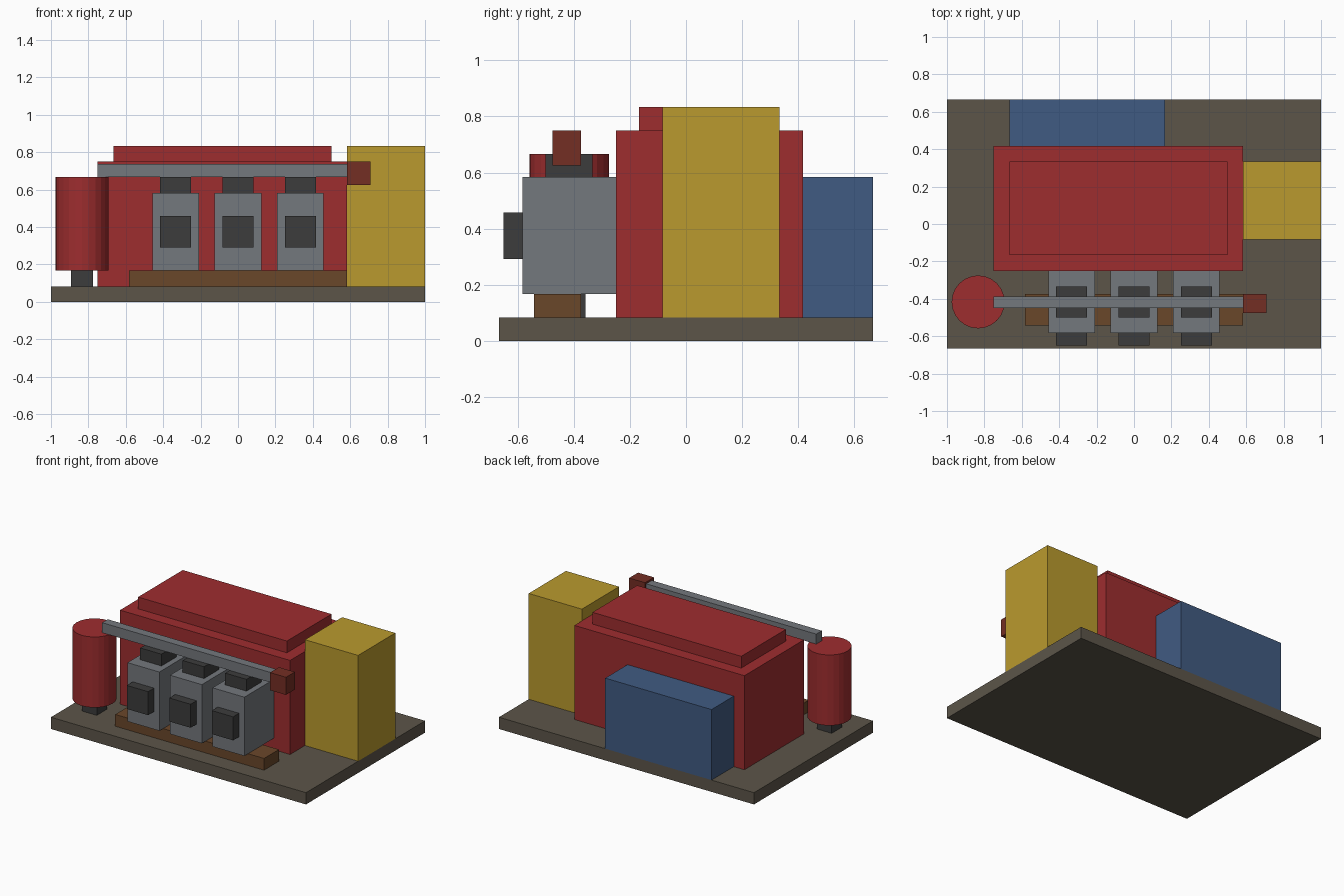
import bpy
import bmesh
from mathutils import Matrix, Vector

if "Cube" in bpy.data.objects:
    bpy.data.objects.remove(bpy.data.objects["Cube"], do_unlink=True)

U = 1 / 24  # layout module: the base is 48 modules long


def material(name, *rgb):
    """Flat colour given as 0-255 display values, stored as linear."""
    linear = [((c / 255 + 0.055) / 1.055) ** 2.4 for c in rgb]
    mat = bpy.data.materials.new(name)
    mat.use_nodes = True
    mat.diffuse_color = (*linear, 1)
    mat.node_tree.nodes["Principled BSDF"].inputs["Base Color"].default_value = (*linear, 1)
    return mat


BASE = material("olive grey", 92, 85, 73)
RED = material("red", 158, 45, 47)
YELLOW = material("yellow", 186, 154, 46)
BLUE = material("blue", 64, 91, 130)
GREY = material("steel grey", 116, 120, 125)
DARK = material("charcoal", 60, 60, 60)
BROWN = material("brown", 106, 71, 42)
RUST = material("rust", 116, 46, 36)


def finish(name, bm, mat):
    mesh = bpy.data.meshes.new(name)
    bm.to_mesh(mesh)
    bm.free()
    mesh.materials.append(mat)
    obj = bpy.data.objects.new(name, mesh)
    bpy.context.collection.objects.link(obj)
    return obj


def box(name, mat, x, y, z):
    """Block spanning the given (low, high) ranges in modules."""
    low, high = (Vector(v) * U for v in zip(x, y, z))
    bm = bmesh.new()
    bmesh.ops.create_cube(bm, size=1, matrix=Matrix.Translation((low + high) / 2)
                          @ Matrix.Diagonal((*(high - low), 1)))
    return finish(name, bm, mat)


def cylinder(name, mat, centre, radius, z, sides=24):
    bm = bmesh.new()
    middle = Vector((*centre, sum(z) / 2)) * U
    bmesh.ops.create_cone(bm, cap_ends=True, segments=sides, radius1=radius * U,
                          radius2=radius * U, depth=(z[1] - z[0]) * U,
                          matrix=Matrix.Translation(middle))
    return finish(name, bm, mat)


# Base and main housing
box("base_plate", BASE, (-24, 24), (-16, 16), (0, 2))
box("main_housing", RED, (-18, 14), (-6, 10), (2, 18))
box("housing_roof", RED, (-16, 12), (-4, 8), (18, 20))

# Side and rear cabinets
box("side_cabinet", YELLOW, (14, 24), (-2, 8), (2, 20))
box("rear_cabinet", BLUE, (-16, 4), (10, 16), (2, 14))

# Row of pump units on a mounting rail
box("mounting_rail", BROWN, (-14, 14), (-13, -9), (2, 4))
for i, cx in enumerate((-8, 0, 8), 1):
    box(f"pump_body_{i}", GREY, (cx - 3, cx + 3), (-14, -6), (4, 14))
    box(f"pump_front_{i}", DARK, (cx - 2, cx + 2), (-15.6, -14), (7, 11))
    box(f"pump_outlet_{i}", DARK, (cx - 2, cx + 2), (-12, -8), (14, 16))

# Overhead pipe with its end valve
box("overhead_pipe", GREY, (-18, 14), (-10.8, -9.3), (16, 17.7))
box("end_valve", RUST, (14, 17), (-11.4, -9), (15, 18))

# Upright tank on a short foot
box("tank_foot", DARK, (-21.4, -18.6), (-11.4, -8.6), (2, 4))
cylinder("tank", RED, (-20, -10), 3.4, (4, 16))
